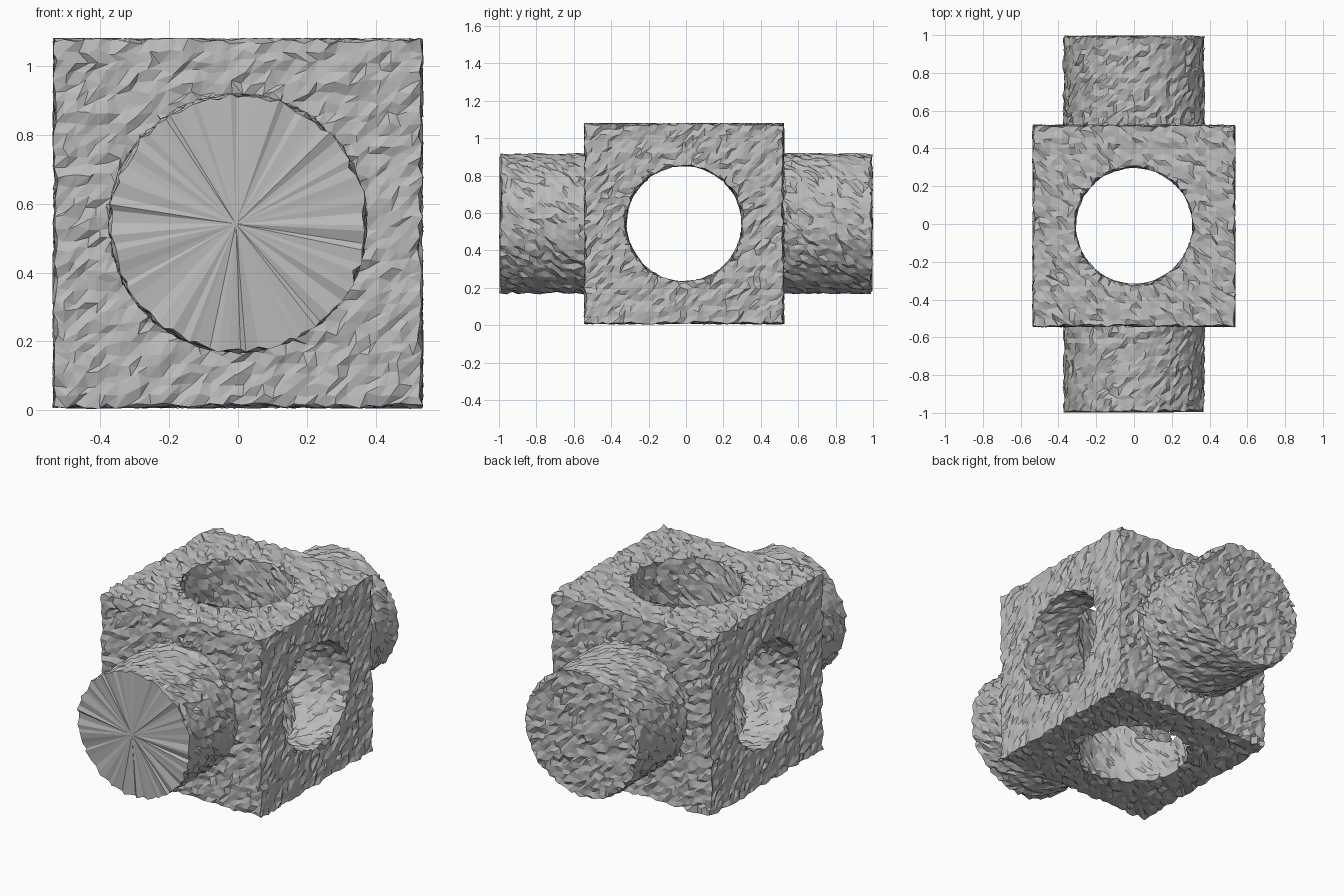
import bpy, bmesh, random
from math import pi
from mathutils import Matrix, Vector

random.seed(4)
if "Cube" in bpy.data.objects:
    bpy.data.objects.remove(bpy.data.objects["Cube"], do_unlink=True)

CELL = 0.03                      # facet size of the rough stone
ROUGH = 0.009                    # bump size
CENTRE = Vector((0, -0.01, 0.543))

stone = bpy.data.materials.new("grey stone")
stone.use_nodes = True
stone.diffuse_color = (0.5, 0.5, 0.5, 1)
stone.node_tree.nodes["Principled BSDF"].inputs["Base Color"].default_value = (0.5, 0.5, 0.5, 1)


def to_object(name, bm):
    mesh = bpy.data.meshes.new(name)
    bm.to_mesh(mesh)
    bm.free()
    mesh.materials.append(stone)
    obj = bpy.data.objects.new(name, mesh)
    bpy.context.collection.objects.link(obj)
    return obj


def slice_up(bm, axis, low, high):
    """Cut regular rows across one axis."""
    normal = Vector([float(i == axis) for i in range(3)])
    rows = round((high - low) / CELL)
    for i in range(1, rows):
        bmesh.ops.bisect_plane(bm, geom=bm.verts[:] + bm.edges[:] + bm.faces[:], dist=1e-5,
                               plane_co=normal * (low + (high - low) * i / rows), plane_no=normal)


def box(name, centre, size):
    bm = bmesh.new()
    bmesh.ops.create_cube(bm, size=1, matrix=Matrix.Diagonal((*size, 1)))
    for axis in range(3):
        slice_up(bm, axis, -size[axis] / 2, size[axis] / 2)
    bmesh.ops.translate(bm, verts=bm.verts, vec=centre)
    return to_object(name, bm)


def cylinder(name, centre, radius, length, turn, segments):
    bm = bmesh.new()
    bmesh.ops.create_cone(bm, cap_ends=True, cap_tris=True, segments=segments,
                          radius1=radius, radius2=radius, depth=length)
    slice_up(bm, 2, -length / 2, length / 2)
    bmesh.ops.transform(bm, verts=bm.verts, matrix=Matrix.Translation(centre) @ turn)
    return to_object(name, bm)


def combine(obj, other, operation):
    mod = obj.modifiers.new(operation.lower(), 'BOOLEAN')
    mod.operation, mod.solver, mod.object = operation, 'EXACT', other
    bpy.context.view_layer.update()
    result = bpy.data.meshes.new_from_object(
        obj.evaluated_get(bpy.context.evaluated_depsgraph_get()))
    obj.modifiers.clear()
    obj.data = result
    bpy.data.objects.remove(other, do_unlink=True)


# Cube body, with a round post running through it from front to back
body = box("pierced_block", CENTRE, (1.06, 1.056, 1.06))
post = cylinder("post", Vector((0, 0.1, CENTRE.z)), 0.37, 2.18, Matrix.Rotation(-pi / 2, 4, 'X'), 80)
back_trim = box("back_trim", Vector((0, -0.1, CENTRE.z)), (0.9, 2.18, 0.9))
combine(post, back_trim, 'INTERSECT')
combine(body, post, 'UNION')

# Round holes from side to side and from top to bottom
for turn in (Matrix.Rotation(pi / 2, 4, 'Y'), Matrix.Identity(4)):
    combine(body, cylinder("hole", CENTRE, 0.314, 1.3, turn, 66), 'DIFFERENCE')

# Rough, faceted surface
bm = bmesh.new()
bm.from_mesh(body.data)
bmesh.ops.remove_doubles(bm, verts=bm.verts, dist=CELL * 0.35)
bmesh.ops.triangulate(bm, faces=bm.faces)
for v in bm.verts:
    v.co += Vector([random.uniform(-ROUGH, ROUGH) for _ in range(3)])
for f in bm.faces:
    f.smooth = False
    f.material_index = 0
bmesh.ops.recalc_face_normals(bm, faces=bm.faces)
bm.to_mesh(body.data)
bm.free()
